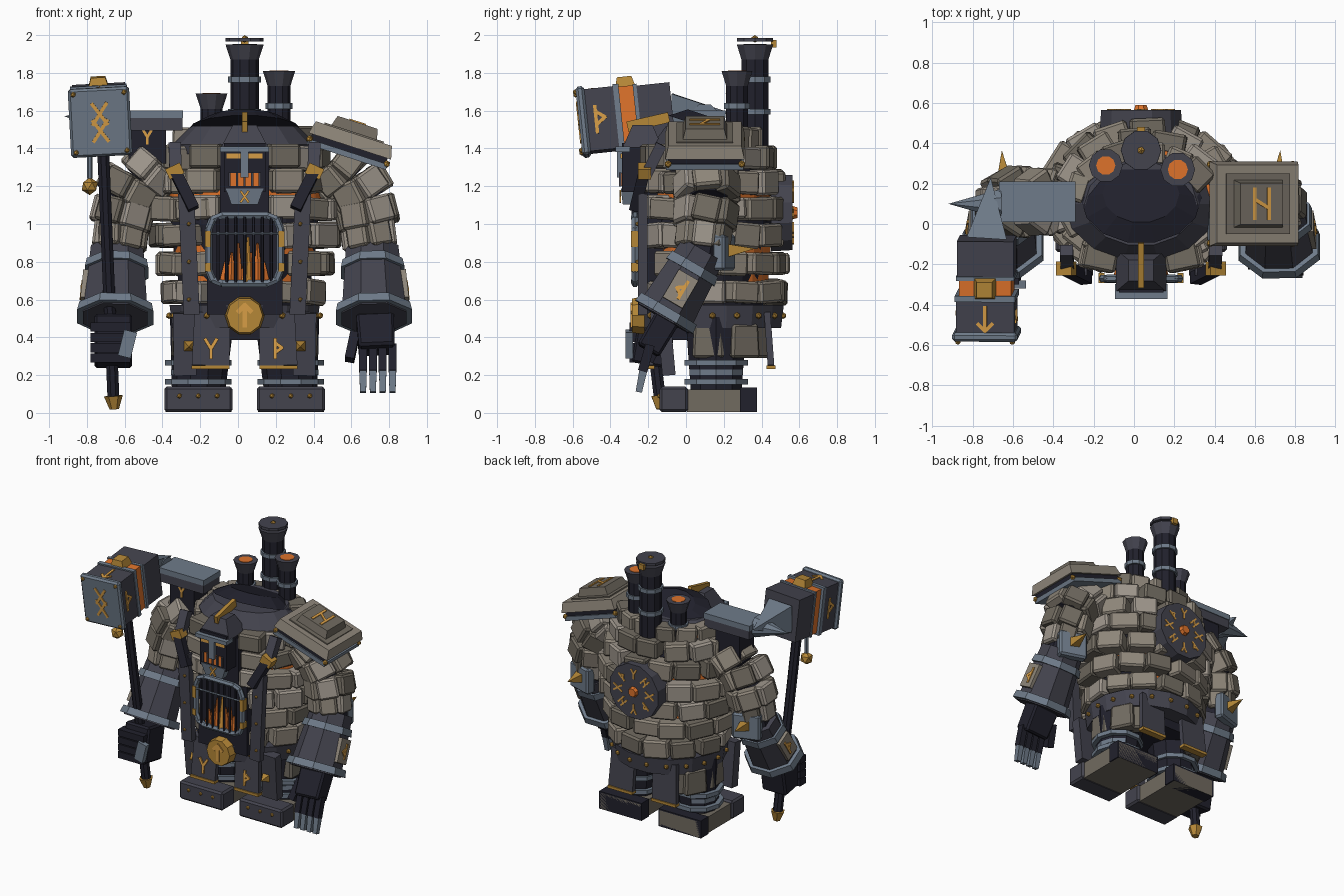
import bpy, bmesh, random
from math import pi, sin, cos, radians, degrees, atan2
from mathutils import Matrix, Vector
random.seed(4)
if "Cube" in bpy.data.objects:
    bpy.data.objects.remove(bpy.data.objects["Cube"])
COLOURS = dict(stone="8c8478", dark_stone="706a60", pale_stone="9c948a", steel="6e7a88", iron="45454f",
               black_iron="262630", gold="b3863a", bright_gold="d69c48", ember="dc722f", flame="eba545")
mats, parts = {}, {}
for label, code in COLOURS.items():
    rgb = [(int(code[i:i + 2], 16) / 255) ** 2.2 for i in (0, 2, 4)] + [1]
    m = mats[label] = bpy.data.materials.new(label)
    m.use_nodes = True
    m.diffuse_color = m.node_tree.nodes["Principled BSDF"].inputs["Base Color"].default_value = rgb
CX, CY = 0.035, 0.14  # centre of the body
SIDES = (-1, 1)
T = lambda x, y, z: Matrix.Translation((x, y, z))
R = lambda axis, angle: Matrix.Rotation(radians(angle), 4, axis)
FRONT = R('X', 90)  # turns a flat ornament to face the front
def part(name, mat):
    if (name, mat) not in parts:
        parts[name, mat] = bmesh.new()
    return parts[name, mat]
def box(name, mat, matrix, size, taper=1, n=4):  # tapered prism, a box when it has four sides
    r = .5 ** .5 if n == 4 else .5
    bmesh.ops.create_cone(part(name, mat), cap_ends=True, segments=n, radius1=r, radius2=r * taper, depth=1,
                          matrix=matrix @ Matrix.Diagonal((*size, 1)) @ R('Z', 180 / n))
def frame(a, b):  # matrix at a, z axis towards b, x axis near world x
    z = (Vector(b) - Vector(a)).normalized()
    y = z.cross(Vector((0, 1, 0) if abs(z.x) > 0.9 else (1, 0, 0))).normalized()
    return T(*a) @ Matrix((y.cross(z), y, z)).transposed().to_4x4()
def beam(name, mat, a, b, width, depth, taper=1, n=4):
    length = (Vector(b) - Vector(a)).length
    box(name, mat, frame(a, b) @ T(0, 0, length / 2), (width, depth, length), taper, n)
def rod(name, mat, a, b, r, r_end=None, n=8, squash=1):
    beam(name, mat, a, b, 2 * r, 2 * r * squash, 1 if r_end is None else r_end / r, n)
def ball(name, mat, loc, r):
    bmesh.ops.create_icosphere(part(name, mat), subdivisions=1, radius=r, matrix=T(*loc))
def ornament(name, strokes, matrix, s, width=0.018):
    for x1, y1, x2, y2 in strokes:
        d = Vector((x2 - x1, y2 - y1)) * s
        box(name, "bright_gold", matrix @ T((x1 + x2) * s / 2, (y1 + y2) * s / 2, 0) @ R('Z', degrees(atan2(d.y, d.x))),
            (d.length + width * .6, width, 0.009))
ARROW = [(0, -1, 0, 1), (0, 1, -.6, .4), (0, 1, .6, .4)]
FORK = [(0, -1, 0, 0), (0, 0, -.6, 1), (0, 0, .6, 1)]
FLAG = [(-.3, -1, -.3, 1), (-.3, .6, .4, .1), (.4, .1, -.3, -.4)]
CROSS = [(-.7, -1, .7, 1), (.7, -1, -.7, 1)]
GATE = [(-.5, -1, -.5, 1), (.5, -1, .5, 1), (-.5, .3, .5, -.3)]
# torso core, glowing seams and stone courses: height, half width, half depth
rod("torso_core", "black_iron", (CX, CY, .5), (CX, CY, 1.0), .33, .40, 16, .8)
rod("torso_core", "black_iron", (CX, CY, 1.0), (CX, CY, 1.45), .40, .28, 16, .8)
for i, (z, rx, ry) in enumerate([(.64, .42, .38), (.79, .46, .39), (.94, .5, .38), (1.08, .5, .39), (1.22, .45, .37),
                                 (1.35, .43, .32), (1.45, .37, .26)]):
    if i in (0, 1, 3, 5):
        rod("glowing_seam", "ember", (CX, CY, z + .05), (CX, CY, z + .1), rx - .08, None, 20, (ry - .08) / (rx - .08))
    for k in range(13):
        t = 2 * pi * (k + i % 2 / 2 + random.uniform(-.1, .1)) / 13
        x, y = (rx - .05) * cos(t), (ry - .05) * sin(t)
        if y > 0 or (abs(x) > .16 and i < 6):
            turn = degrees(atan2(sin(t) / ry, cos(t) / rx)) + random.uniform(-7, 7)
            box("torso_stones", random.choice(["stone", "stone", "dark_stone", "pale_stone"]),
                T(CX + x, CY + y, z) @ R('Z', turn) @ R('X', random.uniform(-5, 5)),
                (random.uniform(.1, .14), random.uniform(2.6, 3) * (rx + ry) / 13, random.uniform(.11, .135)))
# upright blocks on the centre line: body panels, head, face
for name, mat, y, z, size in (
        ("furnace_panel", "black_iron", -.12, .79, (.40, .22, .54)), ("throat_panel", "black_iron", -.12, 1.2, (.26, .22, .36)),
        ("pelvis", "black_iron", CY, .47, (.36, .5, .17)), ("head", "black_iron", -.24, 1.3, (.22, .2, .26)),
        ("brow", "steel", -.335, 1.395, (.26, .075, .028)), ("eye_strip", "bright_gold", -.343, 1.36, (.19, .009, .028)),
        ("nose", "steel", -.35, 1.315, (.042, .03, .14)), ("mouth_glow", "ember", -.342, 1.235, (.17, .009, .07)),
        ("chimney_clasp", "gold", .465, 1.955, (.04, .03, .04))):
    box(name, mat, T(CX, y, z), size)
for k in range(-2, 3):
    box("mouth_grille", "iron", T(CX + k * .04, -.348, 1.235), (.012, .014, .075))
box("helmet", "iron", T(CX, -.23, 1.465), (.25, .21, .12), .5)
beam("crest", "gold", (CX, -.31, 1.515), (CX, -.09, 1.565), .028, .055)
box("chin", "steel", T(CX, -.31, 1.145) @ R('X', 180), (.2, .07, .085), .7)
ornament("chin_mark", CROSS, T(CX, -.348, 1.145) @ FRONT, .028, .012)
# belt and buckle
rod("belt", "iron", (CX, CY, .45), (CX, CY, .57), .39, .405, 16, .95)
for k in range(18):
    ball("belt_studs", "gold", (CX + .4 * cos(pi * k / 9), CY + .38 * sin(pi * k / 9), .515), .018)
rod("buckle", "gold", (CX, -.22, .515), (CX, -.285, .515), .105, .095, 10)
ornament("buckle_mark", ARROW, T(CX, -.288, .515) @ FRONT, .055, .024)
# furnace door, bars and fire
door = [(CX + qx * .12 + .07 * cos(radians(start + step)), -.27, .865 + qz * .11 + .07 * sin(radians(start + step)))
        for qx, qz, start in ((1, 1, 0), (-1, 1, 90), (-1, -1, 180), (1, -1, 270)) for step in (0, 45, 90)]
for a, b in zip(door, door[1:] + door[:1]):
    rod("furnace_frame", "steel", a, b, .02, None, 6)
    ball("furnace_frame", "steel", a, .02)
for k in range(-3, 4):
    rod("furnace_bars", "black_iron", (CX + k * .047, -.28, .69), (CX + k * .047, -.28, 1.04), .009, None, 6)
    rod("fire", "ember", (CX + k * .036, -.245, .68), (CX + k * .034, -.245, .8 + .05 * (k % 3)), .03, .006, 5)
rod("furnace_bars", "steel", (CX - .18, -.285, .95), (CX + .18, -.285, .95), .007, None, 6)
rod("fire_heart", "flame", (CX + .01, -.262, .68), (CX + .02, -.262, .93), .025, .006, 5)
# hood over the shoulders
rod("hood_rim", "iron", (CX, .10, 1.37), (CX, .10, 1.42), .37, .38, 14, .75)
rod("hood_rim", "iron", (CX, .10, 1.42), (CX, .10, 1.52), .38, .28, 14, .75)
rod("hood_top", "black_iron", (CX, .13, 1.5), (CX, .15, 1.56), .3, .19, 14, .8)
# chimneys: x, y, radius, top, colour of the opening
for x, y, r, top, lid in ((CX, .365, .075, 1.95, "iron"), (.217, .27, .06, 1.81, "ember"), (-.14, .29, .058, 1.69, "ember")):
    rod("chimneys", "black_iron", (x, y, 1.35), (x, y, top - .07), r, None, 10)
    rod("chimney_mouths", "iron", (x, y, top - .08), (x, y, top), r, r + .026, 10)
    rod("chimney_openings", lid, (x, y, top), (x, y, top + .003), r - .01, None, 10)
    for z in (top - .2, top - .37):
        rod("chimney_rings", "steel", (x, y, z), (x, y, z + .03), r + .012, None, 10)
rod("chimney_lid", "iron", (CX, .365, 1.965), (CX, .365, 1.985), .1, None, 10)
ball("chimney_knob", "gold", (CX, .365, 1.98), .02)
# round shield on the back
rod("back_shield", "iron", (CX, .45, 1.06), (CX, .565, 1.06), .212, .205, 12)
rod("shield_hub", "ember", (CX, .56, 1.06), (CX, .59, 1.06), .04, .03, 8)
for k in range(8):
    ornament("shield_marks", (FORK, FLAG, CROSS, GATE)[k % 4],
             T(CX, .566, 1.06) @ R('X', -90) @ R('Z', 45 * k) @ T(0, .13, 0), .033, .012)
for s in SIDES:
    P = lambda offset, y, z: (CX + s * offset, y, z)
    # chest straps, brackets, furnace hinges and chest stones
    beam("chest_straps", "iron", P(.28, -.23, .52), P(.31, -.23, 1.16), .085, .05)
    beam("shoulder_straps", "iron", P(.37, -.13, 1.42), P(.365, -.21, 1.26), .065, .06)
    beam("shoulder_straps", "black_iron", P(.37, -.22, 1.28), P(.27, -.27, 1.08), .06, .06)
    box("strap_brackets", "gold", T(*P(.37, -.22, 1.28)) @ R('Y', s * 25), (.085, .07, .06))
    for z, hinge in ((.6, .77), (.8, .9), (1.0, .94)):
        ball("strap_studs", "gold", P(.295, -.258, z), .012)
        box("furnace_hinges", "gold", T(*P(.195, -.268, hinge)), (.03, .048, .045))
    for x, z, mat in ((.22, 1.23, "stone"), (.21, 1.09, "pale_stone"), (.2, 1.36, "dark_stone")):
        box("chest_stones", mat, T(*P(x, -.16, z)) @ R('Z', s * 12), (.17, .14, .125))
    # feet and legs
    for name, mat, y, size in (("toe_caps", "iron", -.065, (.36, .15, .135)), ("heels", "dark_stone", .19, (.33, .37, .12)),
                               ("heel_guards", "black_iron", .33, (.35, .09, .13))):
        box(name, mat, T(*P(.245, y, size[2] / 2 + .004)), size)
    rod("shins", "black_iron", P(.245, .16, .1), P(.225, .16, .5), .14, .17, 10)
    for k in (-1, 0, 1):
        ball("toe_studs", "gold", P(.245 + k * .1, -.14, .09), .014)
        rod("leg_rings", "steel", P(.245, .16, .2 + k * .05), P(.245, .16, .23 + k * .05), .176 - .03 * (k == 0), None, 10)
    # skirt plates front and back, thigh plates, spikes and hip stones
    for y, lean in ((-.19, .02), (.45, -.02)):
        beam("skirt_plates", "iron", P(.18, y, .25), P(.17, y + lean, .53), .2, .035, .95)
        beam("skirt_trim", "gold", P(.18, y, .232), P(.18, y, .252), .2, .048)
    ornament("skirt_marks", FORK if s < 0 else FLAG, T(*P(.178, -.206, .34)) @ R('X', 86), .05)
    beam("thigh_plates", "iron", P(.315, -.09, .2), P(.32, -.12, .53), .12, .07)
    rod("thigh_spikes", "gold", P(.295, -.12, .355), P(.295, -.2, .35), .035, 0, 4)
    for x, y in ((.34, .12), (.31, .3), (.2, .38)):
        box("hip_stones", "dark_stone", T(*P(x, y, .38)) @ R('Z', s * degrees(atan2(y - CY, x))), (.09, .17, .18), .9)
    # upper arm of stone rings: start, end, radius
    for a, b, r in (((.46, .11, 1.31), (.55, .11, 1.22), .11), ((.585, .11, 1.23), (.65, .11, 1.12), .12),
                    ((.635, .11, 1.1), (.66, .1, 1.0), .115), ((.65, .1, .99), (.66, .09, .91), .095)):
        rod("arm_core", "black_iron", P(*a), P(*b), r)
        for k in range(6):
            box("arm_stones", random.choice(["stone", "dark_stone", "pale_stone"]), frame(P(*a), P(*b)) @ R('Z', 60 * k)
                @ T(r, 0, .05) @ R('X', random.uniform(-7, 7)), (.1, r * 1.25, .14))
    rod("elbows", "black_iron", P(.66, .1, .95), P(.665, .07, .82), .115, .13)
    # bracer with rings, outer plate and spiked elbow guard
    top, low = Vector(P(.675, .09, .86)), Vector(P(.685, -.12, .5))
    rod("bracers", "iron", top, low, .15, .185, 8, .9)
    for f, r in ((.2, .172), (.86, .208)):
        rod("bracer_rings", "steel", top.lerp(low, f), top.lerp(low, f + .12), r, r + .01, 8, .88)
    plate = frame(top, low) @ T(s * .166, 0, .24) @ R('Y', s * 4)
    box("bracer_plates", "stone", plate, (.03, .12, .17))
    ornament("bracer_marks", FLAG, plate @ T(s * .017, 0, 0) @ R('Y', 90 * s) @ R('Z', 90), .05)
    box("elbow_guards", "steel", T(*P(.68, .2, .85)) @ R('Z', -s * 18), (.2, .07, .19))
    rod("elbow_spikes", "gold", P(.68, .22, .86), P(.69, .365, .87), .035, 0, 4)
# open hand and fist
beam("open_hand", "black_iron", (.725, -.1, .5), (.735, -.2, .33), .2, .14, .95)
beam("thumb", "black_iron", (.62, -.13, .42), (.59, -.2, .28), .05, .06)
box("fist", "black_iron", T(-.66, -.17, .38) @ R('X', -10), (.2, .2, .26))
box("fist_plate", "steel", T(-.585, -.3, .365) @ R('Y', 14), (.07, .04, .14))
for k in range(4):
    x = .662 + k * .052
    beam("fingers", "black_iron", (x, -.19, .36), (x, -.23, .22), .042, .05)
    beam("fingertips", "steel", (x, -.225, .23), (x, -.25, .11), .04, .042, .8)
    box("fist_fingers", "black_iron", T(-.675, -.265, .29 + k * .055), (.21, .07, .048))
# hammer with lantern
HEAD = T(-.73, -.305, 1.565) @ R('X', 6) @ R('Y', -3)
rod("hammer_handle", "black_iron", (-.715, -.30, 1.42), (-.66, -.14, .09), .034)
rod("handle_tip", "gold", (-.66, -.14, .09), (-.655, -.135, .02), .05, .025, 6)
for name, mat, y, size in (("front_block", "iron", -.15, (.29, .17, .33)), ("rear_block", "iron", .145, (.28, .18, .31)),
                           ("face", "steel", -.24, (.325, .045, .365)), ("front_band", "steel", -.05, (.3, .03, .35)),
                           ("rear_band", "steel", .05, (.29, .02, .33)), ("glow", "ember", 0, (.26, .1, .32))):
    box("hammer_" + name, mat, HEAD @ T(0, y, 0), size)
box("hammer_cap", "gold", HEAD @ T(0, 0, .185), (.11, .11, .06), .7)
box("hammer_collar", "gold", HEAD @ T(0, 0, -.175), (.1, .1, .05))
rod("hammer_spike", "steel", HEAD @ Vector((0, .235, 0)), (-.71, .23, 1.59), .1, 0, 4)
for k in SIDES:
    ornament("hammer_marks", CROSS, HEAD @ T(0, -.264, k * .045) @ FRONT, .055)
    ornament("hammer_marks", FLAG, HEAD @ T(k * .147, -.15, 0) @ R('Z', k * 90) @ FRONT, .07)
    for z in SIDES:
        ball("hammer_studs", "gold", HEAD @ Vector((k * .135, -.265, z * .155)), .015)
ornament("hammer_marks", ARROW, HEAD @ T(0, -.15, .167) @ R('Z', 180), .06)
rod("lantern_chain", "steel", (-.785, -.3, 1.4), (-.785, -.3, 1.24), .014, None, 6)
ball("lantern", "gold", (-.785, -.3, 1.2), .047)
# anvil on the right shoulder
for name, mat, z, size in (("top", "steel", 1.58, (.38, .2, .04)), ("body", "iron", 1.53, (.37, .19, .07)),
                           ("waist", "black_iron", 1.42, (.2, .17, .2))):
    box("anvil_" + name, mat, T(-.48, .11, z), size)
rod("anvil_horn", "steel", (-.66, .1, 1.56), (-.92, .1, 1.57), .08, 0, 8)
ornament("anvil_mark", FORK, T(-.48, .022, 1.46) @ FRONT, .036, .014)
# stone slab on the left shoulder
SLAB = T(.592, .1, 1.412) @ R('Y', 18)
for name, mat, z, size, taper in (("base", "steel", -.045, (.44, .41, .03), 1), ("lining", "black_iron", -.015, (.42, .39, .035), 1),
                                  ("body", "stone", .035, (.46, .42, .07), .92), ("border", "dark_stone", .072, (.33, .3, .012), 1),
                                  ("block", "dark_stone", .1, (.26, .24, .065), .85)):
    box("shoulder_slab_" + name, mat, SLAB @ T(0, 0, z), size, taper)
ornament("slab_mark", GATE, SLAB @ T(0, 0, .134), .075)
for k in range(4):
    ball("slab_studs", "gold", SLAB @ Vector((SIDES[k % 2] * .215, SIDES[k // 2] * .195, -.03)), .02)
# one object per part and colour, with worn edges on the stones and hands
for (name, mat), bm in parts.items():
    mesh = bpy.data.meshes.new(name)
    bm.to_mesh(mesh)
    mesh.materials.append(mats[mat])
    obj = bpy.data.objects.new(f"{name}_{mat}", mesh)
    bpy.context.collection.objects.link(obj)
    if "stones" in name or name in ("open_hand", "fist", "toe_caps", "elbow_guards", "hammer_face"):
        obj.modifiers.new("worn_edges", 'BEVEL').width = .013
